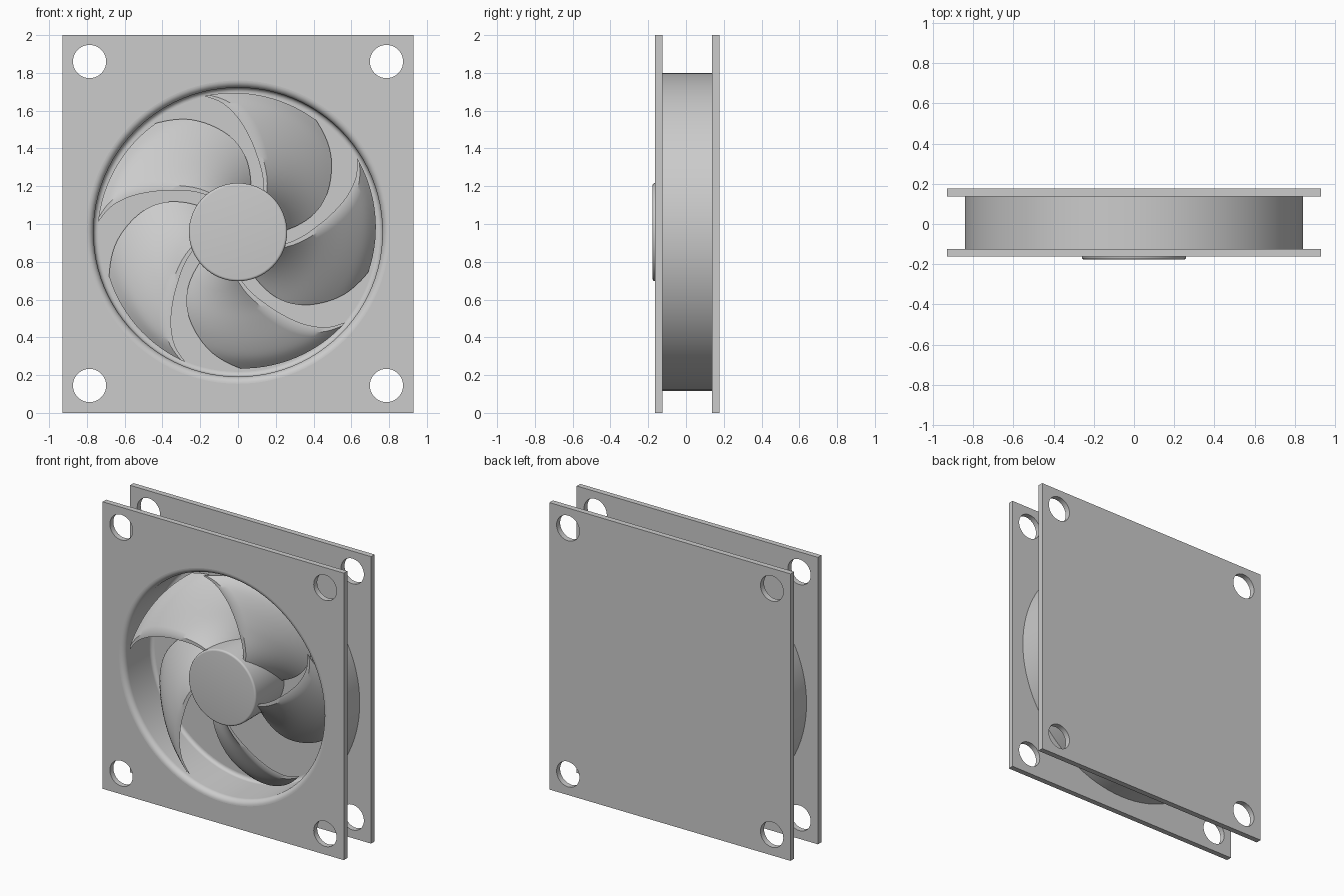
import bpy, bmesh
from math import sin, cos, pi, radians
from mathutils import Vector

if "Cube" in bpy.data.objects:
    bpy.data.objects.remove(bpy.data.objects["Cube"])

CZ = 0.957                      # height of the fan axis
FRONT, FRONT_IN = -0.163, -0.125
BACK_IN, BACK = 0.138, 0.177


def finish(obj, angle=35):
    bpy.ops.object.select_all(action='DESELECT')
    obj.select_set(True)
    bpy.context.view_layer.objects.active = obj
    bpy.ops.object.shade_smooth_by_angle(angle=radians(angle))


def mesh_object(name, bm):
    bmesh.ops.remove_doubles(bm, verts=bm.verts, dist=1e-5)
    bmesh.ops.recalc_face_normals(bm, faces=bm.faces)
    me = bpy.data.meshes.new(name)
    bm.to_mesh(me)
    bm.free()
    obj = bpy.data.objects.new(name, me)
    bpy.context.collection.objects.link(obj)
    finish(obj)
    return obj


def circle(x, z, r, n):
    return [(x + r * cos(2 * pi * i / n), z + r * sin(2 * pi * i / n)) for i in range(n)]


def plate(name, y0, y1, holes):
    """Rectangular plate with round holes, from a filled 2D curve."""
    cu = bpy.data.curves.new(name, 'CURVE')
    cu.dimensions, cu.fill_mode, cu.extrude = '2D', 'BOTH', (y1 - y0) / 2
    outline = [(-0.93, 0), (0.93, 0), (0.93, 2), (-0.93, 2)]
    for pts in [outline] + holes:
        sp = cu.splines.new('POLY')
        sp.points.add(len(pts) - 1)
        for p, (x, z) in zip(sp.points, pts):
            p.co = (x, z, 0, 1)
        sp.use_cyclic_u = True
    tmp = bpy.data.objects.new(name + "_outline", cu)
    bpy.context.collection.objects.link(tmp)
    bpy.context.view_layer.update()
    bm = bmesh.new()
    bm.from_mesh(tmp.to_mesh())
    bpy.data.objects.remove(tmp)
    for v in bm.verts:
        v.co = Vector((v.co.x, (y0 + y1) / 2 - v.co.z, v.co.y))
    return mesh_object(name, bm)


def lathe(name, profile, closed, n=96):
    """Revolve (radius, y) points around the fan axis."""
    bm = bmesh.new()
    vs = [bm.verts.new((r, y, CZ)) for r, y in profile]
    pairs = list(zip(vs, vs[1:])) + ([(vs[-1], vs[0])] if closed else [])
    es = [bm.edges.new(p) for p in pairs]
    bmesh.ops.spin(bm, geom=vs + es, cent=(0, 0, CZ), axis=(0, 1, 0),
                   angle=2 * pi, steps=n, use_duplicate=False)
    return mesh_object(name, bm)


def arc(cr, cy, rad, a0, a1, n=8):
    return [(cr + rad * cos(radians(a0 + (a1 - a0) * i / n)),
             cy + rad * sin(radians(a0 + (a1 - a0) * i / n))) for i in range(n + 1)]


# Front and back plates with four screw holes
screws = [circle(x, z, 0.088, 40) for x in (-0.786, 0.786) for z in (0.145, 1.86)]
plate("front_plate", FRONT, FRONT_IN, screws + [circle(0, CZ, 0.803, 96)])
plate("back_plate", BACK_IN, BACK, screws)

# Round duct with flared mouth and a fillet at the floor
duct = (arc(0.803, FRONT_IN, 0.038, 270, 180)
        + arc(0.740, BACK_IN - 0.025, 0.025, 0, 90)
        + [(0.842, BACK_IN), (0.842, FRONT_IN), (0.803, FRONT_IN)])
lathe("duct_ring", duct, True)

# Hub with rounded front rim
hub = [(0, -0.177)] + arc(0.247, -0.164, 0.013, -90, 0, 5) + [(0.26, BACK_IN + 0.005)]
lathe("hub", hub, False, 64)

# Blade edges as (radius, angle in degrees)
LEAD = [(.25, -91), (.39, -75), (.49, -66.5), (.61, -57.5), (.69, -50), (.742, -42)]
TRAIL = [(.25, -142), (.39, -132.5), (.49, -123.4), (.59, -111), (.66, -101), (.722, -89)]


def spline(pts, s):
    """Catmull-Rom point at s in 0..1."""
    f = s * (len(pts) - 1)
    i = min(int(f), len(pts) - 2)
    t = f - i
    a, b, c, d = (Vector(pts[min(max(k, 0), len(pts) - 1)]) for k in range(i - 1, i + 3))
    return 0.5 * (2 * b + (c - a) * t + (2 * a - 5 * b + 4 * c - d) * t * t
                  + (3 * b - a - 3 * c + d) * t ** 3)


def blade(name, turn, ns=24, nt=14):
    bm = bmesh.new()
    layers = []
    for thick in (0, 1):
        rows = []
        for i in range(ns + 1):
            s = i / ns
            lead, trail = spline(LEAD, s), spline(TRAIL, s)
            row = []
            for j in range(nt + 1):
                t = j / nt
                r, a = lead.lerp(trail, t)
                a = radians(a + turn) + thick * 0.08 * (1 - 0.6 * s ** 3)
                row.append(bm.verts.new((r * cos(a), -0.135 + 0.245 * t, CZ + r * sin(a))))
            rows.append(row)
        for p, q in zip(rows, rows[1:]):
            for j in range(nt):
                bm.faces.new((p[j], p[j + 1], q[j + 1], q[j]))
        layers.append(rows)
    # Close the rim between the two skins
    rims = [[R[i][0] for i in range(ns)] + [R[ns][j] for j in range(nt)]
            + [R[i][nt] for i in range(ns, 0, -1)] + [R[0][j] for j in range(nt, 0, -1)]
            for R in layers]
    n = len(rims[0])
    for k in range(n):
        m = (k + 1) % n
        bm.faces.new((rims[0][k], rims[0][m], rims[1][m], rims[1][k]))
    return mesh_object(name, bm)


# Five swept blades
for k in range(5):
    blade(f"blade_{k + 1}", 72 * k)
